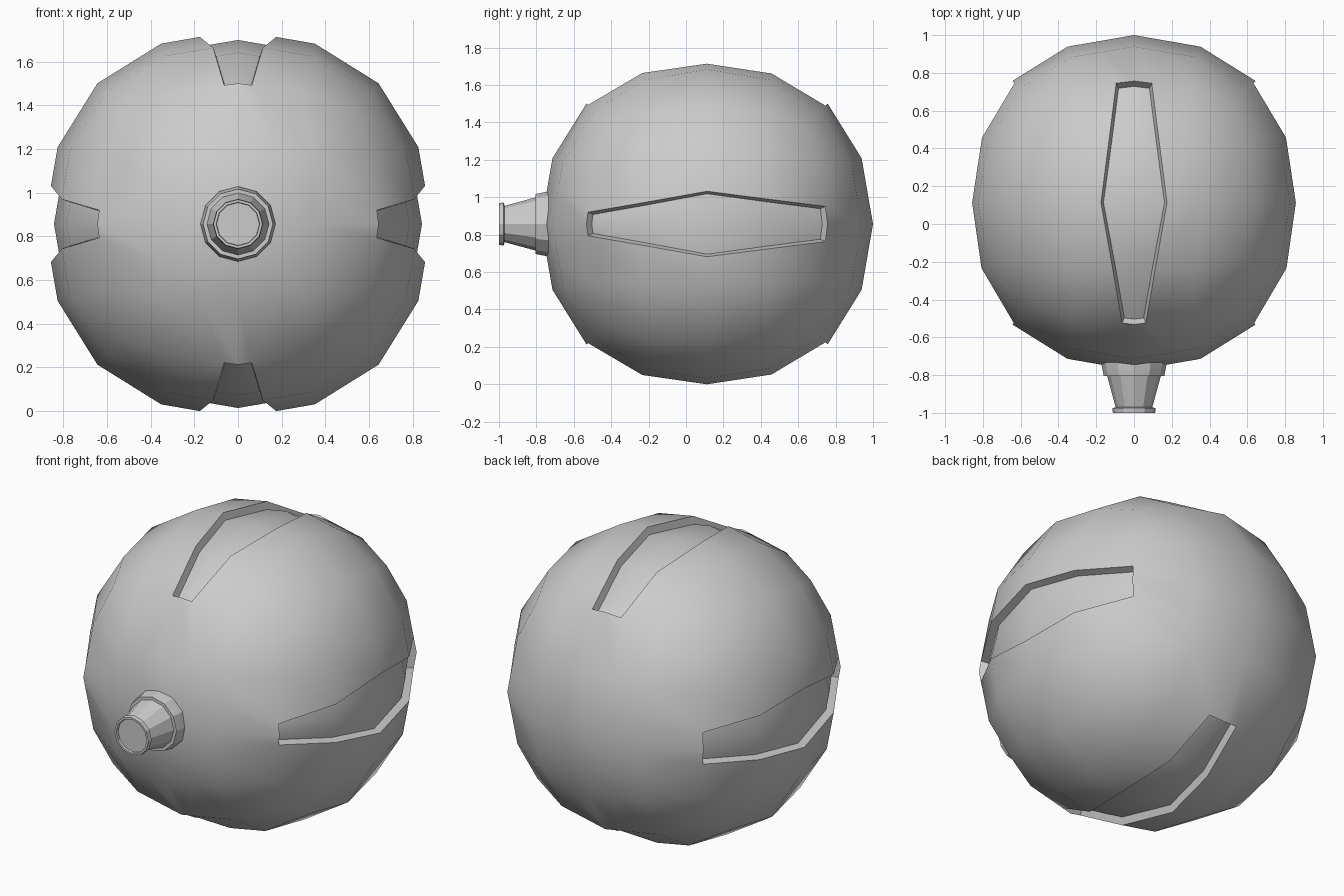
import bpy, bmesh
from math import cos, sin, pi
from mathutils import Vector

if "Cube" in bpy.data.objects:
    bpy.data.objects.remove(bpy.data.objects["Cube"])

CENTRE = Vector((0, 0.1125, 0.857))
HALF = 0.175                      # half width of a groove at its middle


def finish(obj):
    bpy.ops.object.select_all(action='DESELECT')
    obj.select_set(True)
    bpy.context.view_layer.objects.active = obj
    bpy.ops.object.shade_smooth_by_angle(angle=0.5)


# Round body: subdivided cube
bpy.ops.mesh.primitive_cube_add(size=2 * 1.057, location=CENTRE)
body = bpy.context.object
body.name = "round_body"
sub = body.modifiers.new("round", 'SUBSURF')
sub.levels = 2
bpy.ops.object.modifier_apply(modifier=sub.name)

bm = bmesh.new()
bm.from_mesh(body.data)

# Edge loops for the groove borders
for axis in (0, 2):
    for side in (-1, 1):
        n = Vector((0, 0, 0))
        n[axis] = 1
        bmesh.ops.bisect_plane(bm, geom=bm.verts[:] + bm.edges[:] + bm.faces[:],
                               plane_co=n * side * HALF, plane_no=n)


def half_width(y):
    end = 0.092 if y > 0 else 0.06
    return HALF + (end - HALF) * min(abs(y) / 0.64, 1)


# Four tapered grooves: top, bottom, left and right
for across, out in ((0, 2), (2, 0)):
    for side in (-1, 1):
        faces = []
        for f in bm.faces:
            c = f.calc_center_median()
            if c[out] * side > 0.4 and abs(c[across]) < HALF and abs(c.y) < c[out] * side:
                faces.append(f)
        moves = []
        for v in {v for f in faces for v in f.verts}:
            if abs(v.co[across]) < 0.1:
                continue
            for e in v.link_edges:
                mid = e.other_vert(v)
                if abs(mid.co[across]) < 1e-3:
                    moves.append((v, mid.co.lerp(v.co, half_width(v.co.y) / HALF)))
        for v, co in moves:
            v.co = co
        bmesh.ops.inset_region(bm, faces=faces, thickness=0.006, depth=-0.043,
                               use_even_offset=True)
bm.to_mesh(body.data)
bm.free()
finish(body)

# Nozzle: lathed profile (radius, y) along the front axis
PROFILE = [(0.172, -0.70), (0.172, -0.745), (0.16, -0.805), (0.142, -0.805),
           (0.097, -0.97), (0.115, -0.975), (0.112, -1.0), (0.10, -1.0), (0.098, -0.985)]
SIDES = 12
bm = bmesh.new()
rings = [[bm.verts.new((r * cos(2 * pi * i / SIDES), y, CENTRE.z + r * sin(2 * pi * i / SIDES)))
          for i in range(SIDES)] for r, y in PROFILE]
for a, b in zip(rings, rings[1:]):
    for i in range(SIDES):
        j = (i + 1) % SIDES
        bm.faces.new((a[i], a[j], b[j], b[i]))
bm.faces.new(rings[0])
bm.faces.new(rings[-1])
bmesh.ops.recalc_face_normals(bm, faces=bm.faces[:])
mesh = bpy.data.meshes.new("nozzle")
bm.to_mesh(mesh)
bm.free()
nozzle = bpy.data.objects.new("nozzle", mesh)
bpy.context.collection.objects.link(nozzle)
finish(nozzle)
